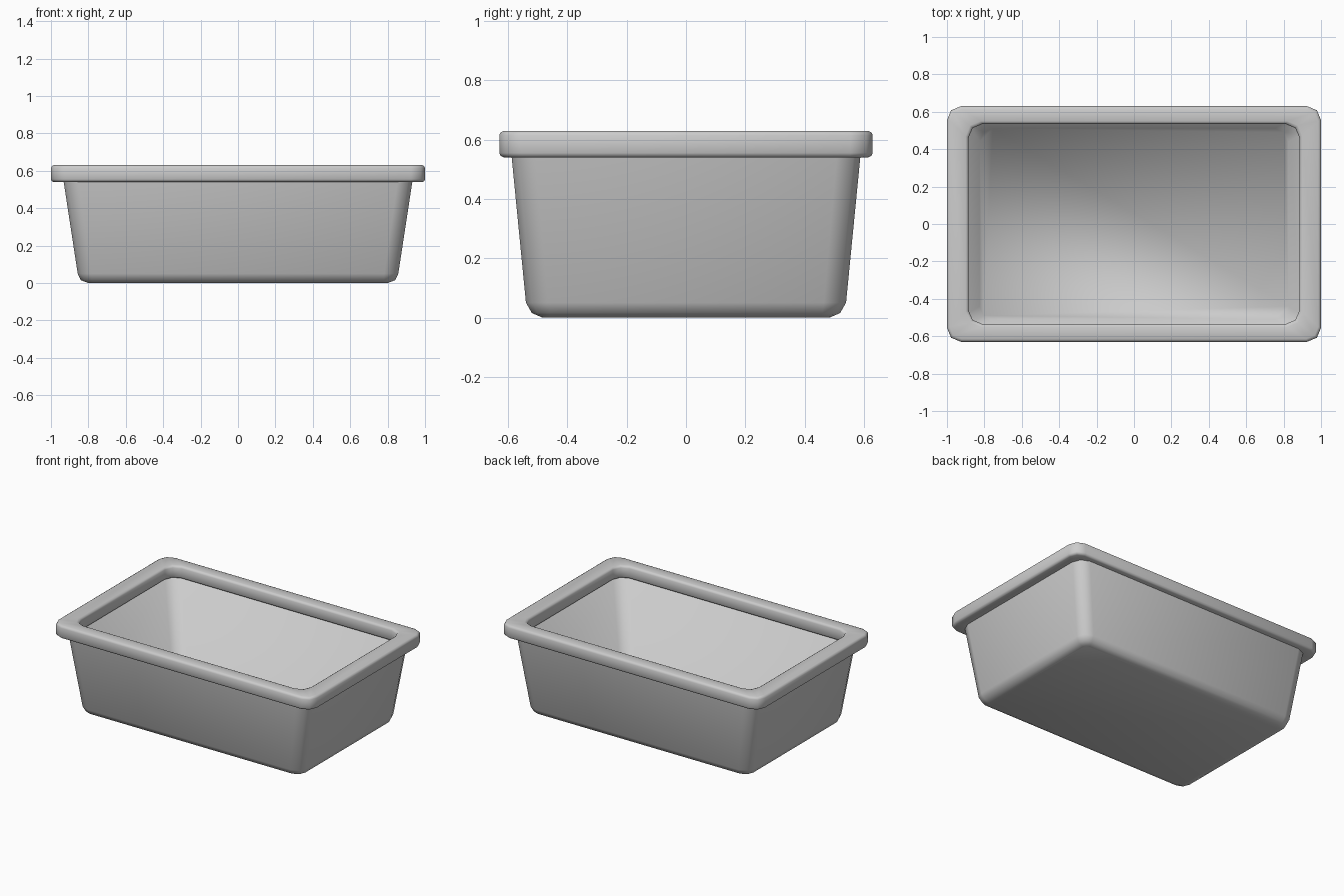
import bpy, bmesh, math

cube = bpy.data.objects.get("Cube")
if cube:
    bpy.data.objects.remove(cube, do_unlink=True)

# Material
grey = bpy.data.materials.new("light_grey")
grey.use_nodes = True
colour = (0.6, 0.6, 0.6, 1)
grey.diffuse_color = colour
grey.node_tree.nodes["Principled BSDF"].inputs["Base Color"].default_value = colour


def rounded_ring(bm, hx, hy, radius, z, segments=2):
    """Rounded rectangle of vertices, counter-clockwise from above."""
    ring = []
    for corner, (sx, sy) in enumerate(((1, 1), (-1, 1), (-1, -1), (1, -1))):
        for i in range(segments + 1):
            a = math.pi / 2 * (corner + i / segments)
            ring.append(bm.verts.new((sx * (hx - radius) + radius * math.cos(a),
                                      sy * (hy - radius) + radius * math.sin(a), z)))
    return ring


def loft(name, sections, closed, sharp):
    """Skin a stack of rounded rectangles; closed loops back, otherwise caps the ends."""
    bm = bmesh.new()
    rings = [rounded_ring(bm, *s) for s in sections]
    pairs = list(zip(rings, rings[1:]))
    if closed:
        pairs.append((rings[-1], rings[0]))
    else:
        bm.faces.new(rings[0])
        bm.faces.new(rings[-1])
    for a, b in pairs:
        n = len(a)
        for i in range(n):
            j = (i + 1) % n
            bm.faces.new((a[i], a[j], b[j], b[i]))
    bmesh.ops.recalc_face_normals(bm, faces=bm.faces)
    mesh = bpy.data.meshes.new(name)
    bm.to_mesh(mesh)
    bm.free()
    mesh.materials.append(grey)
    obj = bpy.data.objects.new(name, mesh)
    bpy.context.collection.objects.link(obj)
    bpy.ops.object.select_all(action='DESELECT')
    obj.select_set(True)
    bpy.context.view_layer.objects.active = obj
    bpy.ops.object.shade_smooth_by_angle(angle=math.radians(sharp))
    return obj


# Tapered tub: outer base, outer wall, lip hidden in the rim, inner wall, inner floor
loft("tub_body", [
    (0.80, 0.485, 0.03, 0.0),
    (0.84, 0.52, 0.06, 0.015),
    (0.857, 0.54, 0.075, 0.05),
    (0.935, 0.59, 0.08, 0.56),
    (0.905, 0.56, 0.075, 0.56),
    (0.825, 0.51, 0.07, 0.03),
], closed=False, sharp=95)

# Overhanging rim with softened edges
top, low, soft = 0.63, 0.54, 0.015
loft("rim", [
    (1.0, 0.63, 0.075, low + soft),
    (1.0, 0.63, 0.075, top - soft),
    (0.995, 0.625, 0.072, top - 0.005),
    (0.985, 0.615, 0.065, top),
    (0.90, 0.55, 0.08, top),
    (0.89, 0.54, 0.077, top - 0.005),
    (0.885, 0.535, 0.075, top - soft),
    (0.885, 0.535, 0.075, low + soft),
    (0.89, 0.54, 0.077, low + 0.005),
    (0.90, 0.55, 0.08, low),
    (0.985, 0.615, 0.065, low),
    (0.995, 0.625, 0.072, low + 0.005),
], closed=True, sharp=60)
